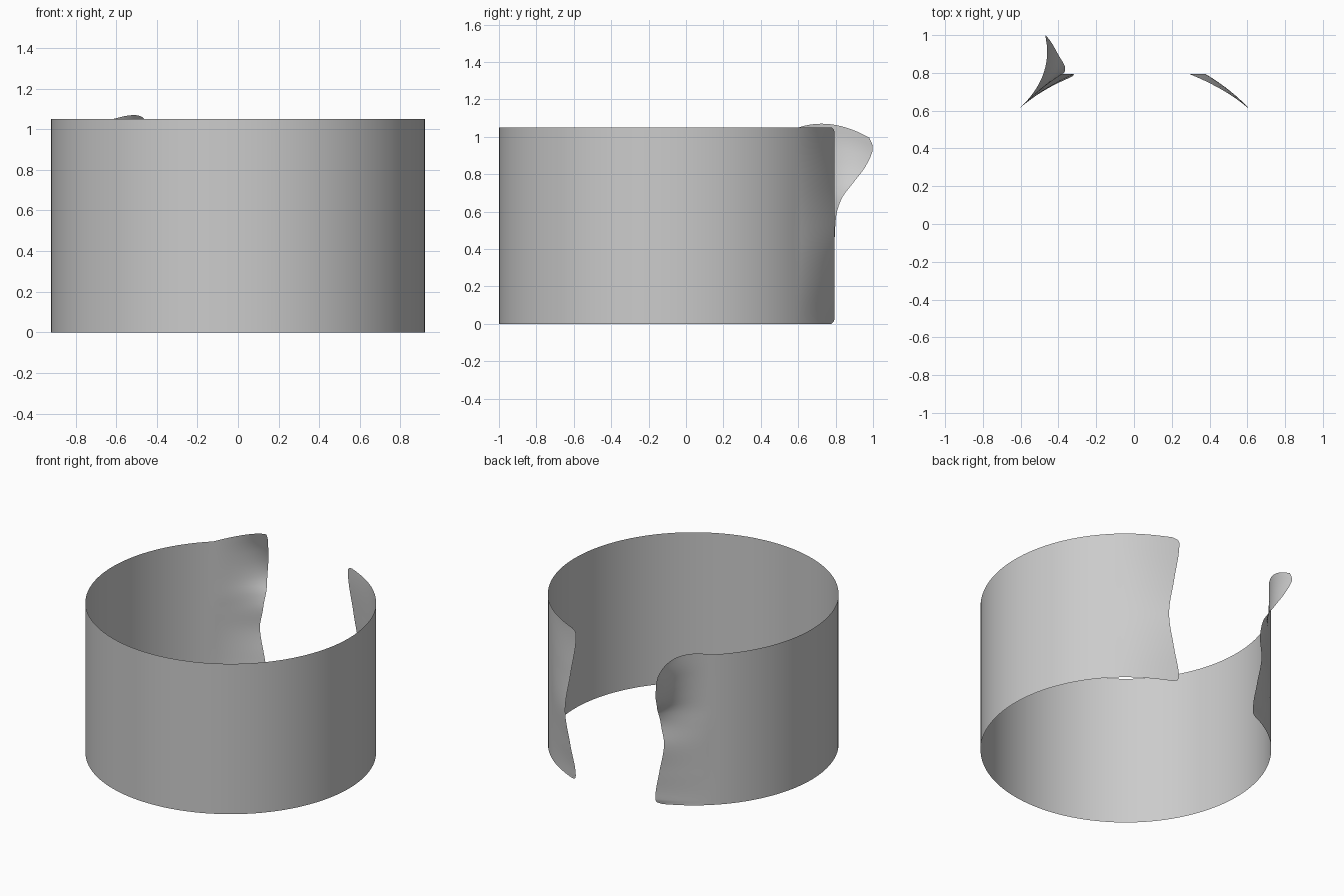
import bpy, bmesh, math
from mathutils import Vector

if "Cube" in bpy.data.objects:
    bpy.data.objects.remove(bpy.data.objects["Cube"])

R, CY, H = 0.92, -0.08, 1.05
A0 = math.radians(48)          # where the plain arc meets the shaped ends
ARC, END = 110, 18             # columns in arc / each end

# Free-edge stations: v, x, y, z, tangent length, outward bulge
RIGHT = [(0, .335, .777, 0, .15, 0), (.012, .305, .789, .01, .16, 0), (.035, .295, .795, .035, .16, 0),
         (.22, .335, .795, .23, .15, .008), (.45, .377, .795, .47, .14, .015),
         (.7, .335, .795, .735, .15, .008), (.965, .292, .795, 1.015, .16, 0),
         (.988, .305, .789, 1.04, .16, 0), (1, .335, .777, 1.05, .15, 0)]
LEFT = [(0, .355, .768, 0, .15, 0), (.012, .325, .783, .01, .16, 0), (.035, .318, .793, .035, .16, 0),
        (.22, .35, .795, .23, .15, .008), (.42, .387, .795, .44, .14, .012),
        (.55, .368, .802, .57, .16, .008), (.65, .365, .83, .665, .2, 0),
        (.75, .40, .895, .755, .23, 0), (.85, .44, .965, .85, .25, 0),
        (.93, .468, 1.0, .94, .26, 0), (1, .467, .98, .995, .26, 0)]


def sample(table, v):
    """Smooth interpolation through the stations."""
    i = 0
    while i < len(table) - 2 and v > table[i + 1][0]:
        i += 1
    p, q = table[i], table[i + 1]
    d = q[0] - p[0]
    t = (v - p[0]) / d

    def slope(k, c):
        a, b = table[max(k - 1, 0)], table[min(k + 1, len(table) - 1)]
        m = table[k]
        s1 = (m[c] - a[c]) / (m[0] - a[0]) if m is not a else 0
        s2 = (b[c] - m[c]) / (b[0] - m[0]) if m is not b else 0
        if m is a or m is b:
            return s1 + s2
        return 0 if s1 * s2 <= 0 else 2 * s1 * s2 / (s1 + s2)

    return [(2*t**3 - 3*t*t + 1) * p[c] + (t**3 - 2*t*t + t) * d * slope(i, c)
            + (3*t*t - 2*t**3) * q[c] + (t**3 - t*t) * d * slope(i + 1, c) for c in range(1, 6)]


def end_row(table, v, side, lift):
    """Curve from the arc to the free edge at height v."""
    x, y, z, length, bulge = sample(table, v)
    p0 = Vector((R * math.cos(A0), CY + R * math.sin(A0), v * H))
    p2 = Vector((x, y, z))
    p1 = p0 + Vector((-math.sin(A0), math.cos(A0), 0)) * length
    p1 += Vector((math.cos(A0), math.sin(A0), 0)) * bulge
    p1.z = p0.z + (z - p0.z) * .4
    if lift:
        w = max(0, (v - .6) / .4)
        p1.z += .08 * w * w
    row = []
    for k in range(1, END + 1):
        t = k / END
        p = p0 * (1 - t)**2 + p1 * 2 * t * (1 - t) + p2 * t * t
        row.append(Vector((side * p.x, p.y, p.z)))
    return row


# Open cuff: left end, round wall, right end in one sheet
bm = bmesh.new()
levels = sorted({i / 36 for i in range(37)} | {.005, .012, .02, .035, .965, .98, .988, .995})
rows = []
for v in levels:
    pts = end_row(LEFT, v, -1, True)[::-1]
    for i in range(ARC + 1):
        a = math.pi - A0 + (math.pi + 2 * A0) * i / ARC
        pts.append(Vector((R * math.cos(a), CY + R * math.sin(a), v * H)))
    pts += end_row(RIGHT, v, 1, False)
    rows.append([bm.verts.new(p) for p in pts])
for lo, hi in zip(rows, rows[1:]):
    for i in range(len(lo) - 1):
        bm.faces.new((lo[i], lo[i + 1], hi[i + 1], hi[i]))
mesh = bpy.data.meshes.new("open_cuff")
bm.to_mesh(mesh)
bm.free()
for f in mesh.polygons:
    f.use_smooth = True
cuff = bpy.data.objects.new("open_cuff", mesh)
bpy.context.collection.objects.link(cuff)
